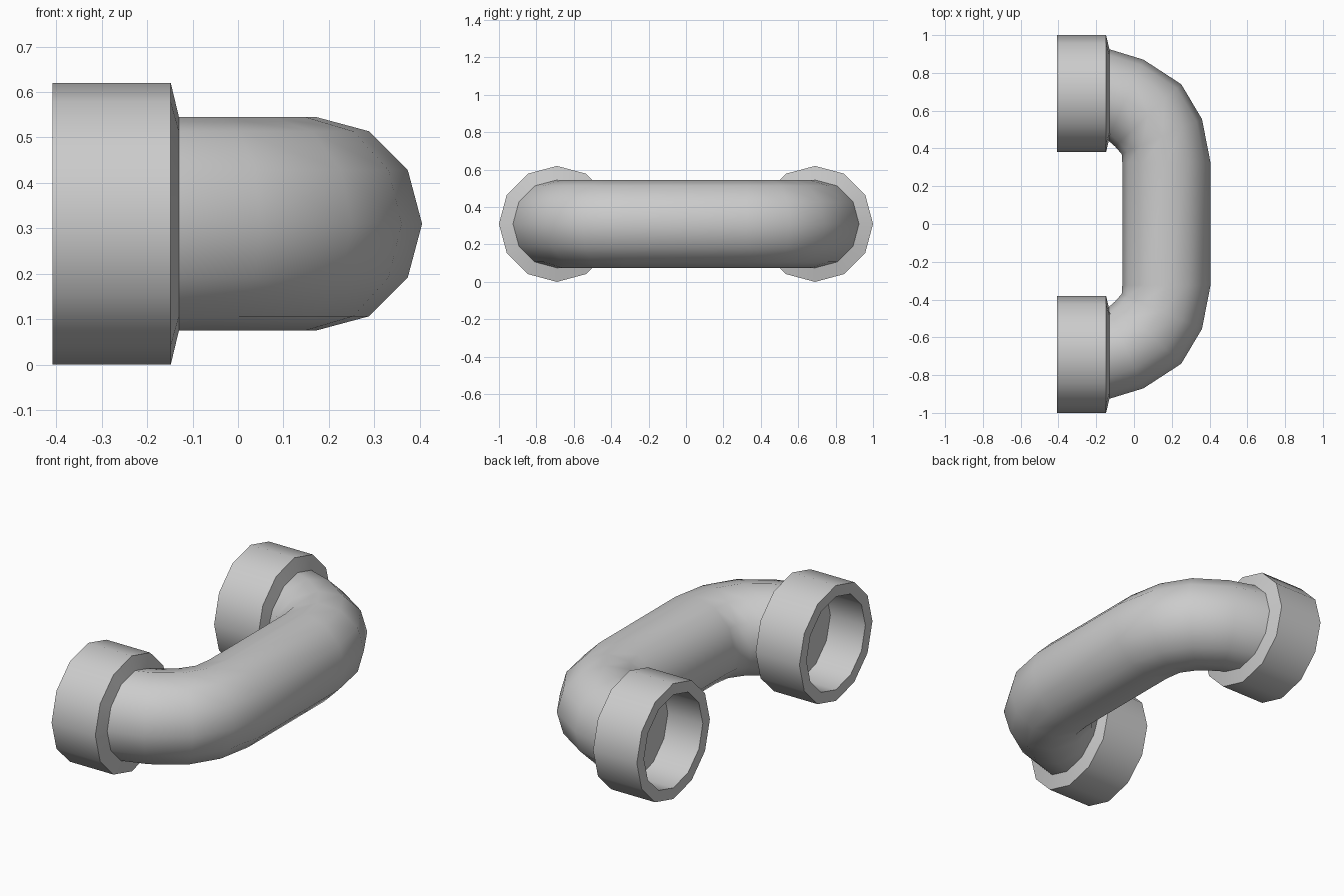
import bpy, bmesh, math
from mathutils import Vector

cube = bpy.data.objects.get("Cube")
if cube:
    bpy.data.objects.remove(cube, do_unlink=True)

SIDES = 12
MID_Z = 0.31
PIPE_R = 0.235

grey = bpy.data.materials.new("plain grey")
grey.use_nodes = True
grey.diffuse_color = (0.6, 0.6, 0.6, 1)
grey.node_tree.nodes["Principled BSDF"].inputs["Base Color"].default_value = (0.6, 0.6, 0.6, 1)


def loft(name, sections, cap_start, angle):
    """Skin twelve-sided sections given as (centre, horizontal half axis, height radius)."""
    bm = bmesh.new()
    rings = []
    for centre, axis, height in sections:
        ring = []
        for i in range(SIDES):
            a = math.tau * i / SIDES
            ring.append(bm.verts.new(centre + axis * math.cos(a) + Vector((0, 0, height * math.sin(a)))))
        rings.append(ring)
    for r, s in zip(rings, rings[1:]):
        for i in range(SIDES):
            j = (i + 1) % SIDES
            bm.faces.new((r[i], r[j], s[j], s[i]))
    if cap_start:
        bm.faces.new(rings[0][::-1])
    mesh = bpy.data.meshes.new(name)
    bm.to_mesh(mesh)
    bm.free()
    mesh.materials.append(grey)
    ob = bpy.data.objects.new(name, mesh)
    bpy.context.collection.objects.link(ob)
    bpy.ops.object.select_all(action="DESELECT")
    ob.select_set(True)
    bpy.context.view_layer.objects.active = ob
    bpy.ops.object.shade_smooth_by_angle(angle=math.radians(angle))
    return ob


# Socket collars: floor, inner wall, rim, outer wall, sloped shoulder
profile = [(-0.20, 0.25), (-0.408, 0.25), (-0.408, 0.31), (-0.148, 0.31), (-0.13, PIPE_R)]
for name, y in (("back_collar", 0.69), ("front_collar", -0.69)):
    loft(name, [(Vector((x, y, MID_Z)), Vector((0, r, 0)), r) for x, r in profile], True, 40)

# Bent pipe: outer and inner edge points of each section, mirrored front to back
bend = [((-0.13, 0.925), (-0.13, 0.455)), ((0.05, 0.87), (-0.14, 0.445)),
        ((0.25, 0.74), (-0.10, 0.41)), ((0.36, 0.555), (-0.065, 0.37)),
        ((0.405, 0.325), (-0.062, 0.325))]
path = bend + [((ox, -oy), (ix, -iy)) for (ox, oy), (ix, iy) in reversed(bend)]
sections = []
for outer, inner in path:
    o, i = Vector((*outer, MID_Z)), Vector((*inner, MID_Z))
    sections.append(((o + i) / 2, (o - i) / 2, PIPE_R))
loft("bent_pipe", sections, False, 60)
